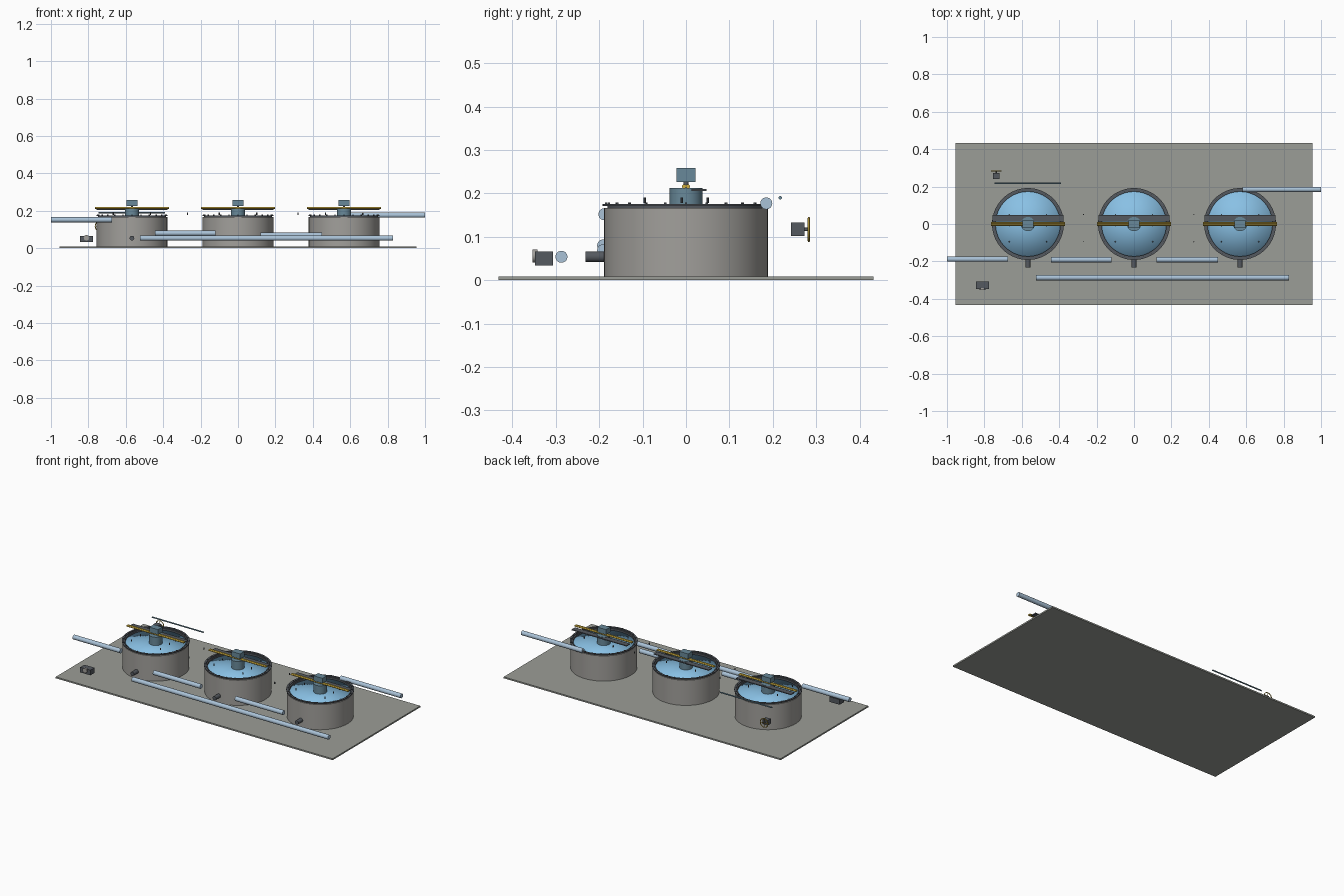
import bpy, math
from mathutils import Vector

cube = bpy.data.objects.get("Cube")
if cube:
    bpy.data.objects.remove(cube, do_unlink=True)


def material(name, r, g, b):
    m = bpy.data.materials.new(name)
    m.use_nodes = True
    m.diffuse_color = (r, g, b, 1)
    m.node_tree.nodes["Principled BSDF"].inputs["Base Color"].default_value = (r, g, b, 1)
    return m


slab_grey = material("slab concrete", .33, .34, .31)
concrete = material("tank concrete", .36, .35, .33)
steel = material("dark steel", .09, .10, .115)
water_blue = material("water", .25, .53, .78)
pipe_blue = material("pale blue pipe", .40, .54, .68)
drive_blue = material("drive blue", .14, .25, .32)
yellow = material("safety yellow", .62, .42, .05)


def finish(name, mat, smooth=None):
    ob = bpy.context.object
    ob.name = name
    ob.data.materials.append(mat)
    if smooth == "all":
        bpy.ops.object.shade_smooth()
    elif smooth:
        bpy.ops.object.shade_smooth_by_angle(angle=math.radians(35))
    return ob


def box(name, mat, centre, size):
    bpy.ops.mesh.primitive_cube_add(size=1, location=centre)
    ob = finish(name, mat)
    ob.scale = size
    return ob


def rod(name, mat, start, end, radius, sides=24, smooth="edges", cap="NGON"):
    a, b = Vector(start), Vector(end)
    bpy.ops.mesh.primitive_cylinder_add(
        vertices=sides, radius=radius, depth=(b - a).length, end_fill_type=cap,
        location=(a + b) / 2, rotation=(b - a).to_track_quat("Z", "Y").to_euler())
    return finish(name, mat, smooth)


def tube(name, mat, x, inner, outer, low, high, sides=64):
    """Round wall with a rectangular section."""
    section = [(inner, low), (outer, low), (outer, high), (inner, high)]
    verts, faces = [], []
    for i in range(sides):
        a = 2 * math.pi * i / sides
        verts += [(r * math.cos(a), r * math.sin(a), z) for r, z in section]
        n = (i + 1) % sides
        for k in range(4):
            j = (k + 1) % 4
            faces.append((4 * i + k, 4 * n + k, 4 * n + j, 4 * i + j))
    mesh = bpy.data.meshes.new(name)
    mesh.from_pydata(verts, [], faces)
    ob = bpy.data.objects.new(name, mesh)
    bpy.context.collection.objects.link(ob)
    ob.location.x = x
    bpy.ops.object.select_all(action="DESELECT")
    bpy.context.view_layer.objects.active = ob
    ob.select_set(True)
    return finish(name, mat, "edges")


# Ground slab
box("ground_slab", slab_grey, (0, 0, .0045), (1.91, .864, .009))


def tank(tag, x):
    # Basin, water and rim
    tube(tag + "_tank_wall", concrete, x, .176, .189, .009, .166)
    rod(tag + "_water", water_blue, (x, 0, .145), (x, 0, .16), .177, 64, "all", "TRIFAN")
    tube(tag + "_rim_ring", steel, x, .180, .192, .171, .176)
    tube(tag + "_inner_weir", steel, x, .173, .181, .155, .171)
    for i in range(24):
        a = 2 * math.pi * i / 24
        tooth = box(tag + "_weir_tooth", steel,
                    (x + .184 * math.cos(a), .184 * math.sin(a), .176), (.005, .005, .007))
        tooth.rotation_euler.z = a
    # Central drive
    rod(tag + "_drive_hub", drive_blue, (x, 0, .15), (x, 0, .212), .038, 32)
    box(tag + "_drive_motor", drive_blue, (x, 0, .242), (.06, .043, .032))
    rod(tag + "_motor_shaft", steel, (x, 0, .21), (x, 0, .228), .006, 12)
    # Walkway and twin rails across the tank
    box(tag + "_walkway", steel, (x, .030, .208), (.38, .034, .005))
    for side in (-1, 1):
        rod(tag + "_rail", yellow, (x - .197, side * .0045, .216),
            (x + .197, side * .0045, .216), .005, 12)
    # Small posts beside the walkway
    for dx in (-.1, .1):
        for y in (.05, -.01, -.095):
            rod(tag + "_post", steel, (x + dx, y, .178), (x + dx, y, .190), .003, 8)
    # Sludge outlet
    rod(tag + "_outlet", steel, (x, -.232, .054), (x, -.18, .054), .0125)


for tag, x in (("right", -.567), ("middle", 0), ("left", .567)):
    tank(tag, x)

# Outer posts between the tanks
for x in (-.27, .32):
    for y in (.05, -.095):
        rod("outer_post", steel, (x, y, .178), (x, y, .190), .003, 8)

# Pipework: start x, end x, y, z, radius
for name, x0, x1, y, z, r in (
        ("inlet_pipe", -1, -.675, -.188, .152, .0138),
        ("first_link_pipe", -.445, -.12, -.191, .08, .0138),
        ("second_link_pipe", .12, .45, -.191, .069, .0138),
        ("effluent_pipe", .58, 1, .185, .177, .0138),
        ("sludge_main", -.525, .83, -.287, .054, .0138)):
    rod(name, pipe_blue, (x0, y, z), (x1, y, z), r)
rod("dosing_line", drive_blue, (-.745, .217, .19), (-.39, .217, .19), .004, 12)

# Pump with a round front cover
box("pump_body", steel, (-.81, -.327, .050), (.07, .041, .032))
rod("pump_cover", concrete, (-.81, -.354, .056), (-.81, -.342, .056), .015)

# Valve with a hand wheel
wx, wz = -.737, .117
box("valve_body", steel, (wx, .257, wz), (.035, .031, .031))
rod("valve_stem", steel, (wx, .27, wz), (wx, .285, wz), .004, 12)
bpy.ops.mesh.primitive_torus_add(major_radius=.0265, minor_radius=.0025, major_segments=32,
                                 minor_segments=8, location=(wx, .283, wz),
                                 rotation=(math.pi / 2, 0, 0))
finish("hand_wheel", yellow, "all")
for dx, dz in ((.026, 0), (0, .026)):
    rod("wheel_spoke", yellow, (wx - dx, .283, wz - dz), (wx + dx, .283, wz + dz), .002, 8)
